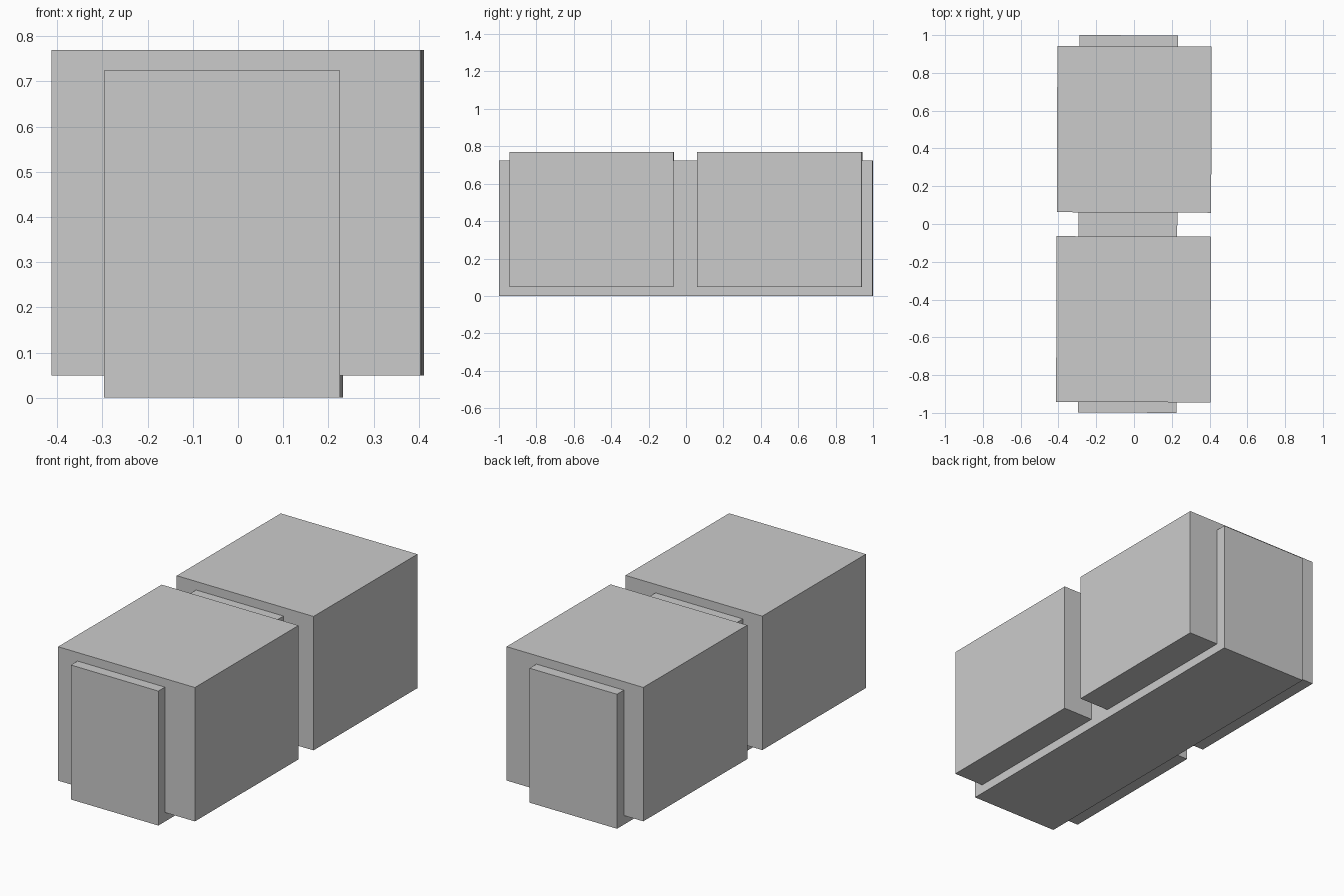
import bpy
from mathutils import Matrix

if "Cube" in bpy.data.objects:
    bpy.data.objects.remove(bpy.data.objects["Cube"])

# The whole model is turned very slightly about the vertical axis
TURN = Matrix.Rotation(-0.0037, 4, 'Z')


def box(name, lo, hi):
    """Axis-aligned box from two corners, then turned with the model."""
    bpy.ops.mesh.primitive_cube_add(size=1)
    ob = bpy.context.object
    ob.name = name
    centre = [(a + b) / 2 for a, b in zip(lo, hi)]
    size = [b - a for a, b in zip(lo, hi)]
    ob.data.transform(TURN @ Matrix.Translation(centre) @ Matrix.Diagonal((*size, 1)))
    return ob


# Long narrow core running the full length
box("core_beam", (-0.293, -0.999, 0), (0.229, 0.999, 0.724))

# Two wide blocks around the core, raised off the floor
box("front_block", (-0.409, -0.943, 0.049), (0.408, -0.066, 0.77))
box("back_block", (-0.409, 0.061, 0.049), (0.408, 0.941, 0.77))
